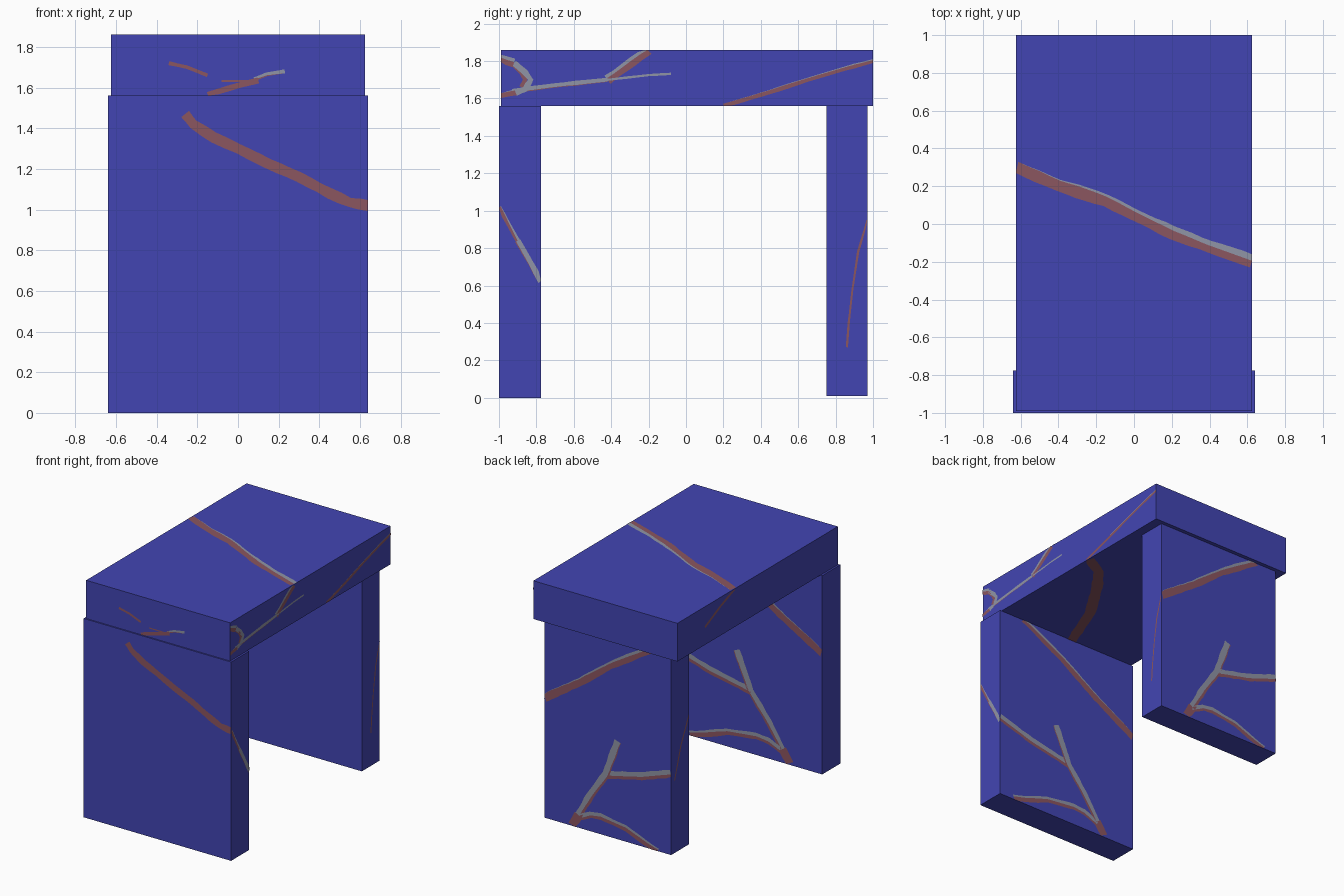
import bpy, random
from mathutils import Vector

if "Cube" in bpy.data.objects:
    bpy.data.objects.remove(bpy.data.objects["Cube"])

random.seed(4)


def material(name, rgb):
    m = bpy.data.materials.new(name)
    m.diffuse_color = (*rgb, 1)
    m.use_nodes = True
    m.node_tree.nodes["Principled BSDF"].inputs["Base Color"].default_value = m.diffuse_color
    return m


BLUE = material("deep blue", (0.055, 0.06, 0.45))
RED = material("dusty red", (0.26, 0.092, 0.115))
GREY = material("pale grey", (0.28, 0.30, 0.38))


def mesh_object(name, verts, faces, mats):
    me = bpy.data.meshes.new(name)
    me.from_pydata(verts, [], faces)
    for m in mats:
        me.materials.append(m)
    ob = bpy.data.objects.new(name, me)
    bpy.context.collection.objects.link(ob)
    return ob


def block(name, lo, hi):
    verts = [(x, y, z) for x in (lo[0], hi[0]) for y in (lo[1], hi[1]) for z in (lo[2], hi[2])]
    faces = [(0, 1, 3, 2), (4, 6, 7, 5), (0, 4, 5, 1), (2, 3, 7, 6), (0, 2, 6, 4), (1, 5, 7, 3)]
    mesh_object(name, verts, faces, [BLUE])
    return lo, hi


def veins(name, box, axis, sign, paths):
    """Paint thin bands on one side of a box. Each path is (points, width,
    red share at start, red share at end); the rest of the width is grey."""
    lo, hi = box
    ua, va = [i for i in range(3) if i != axis]
    level = (hi if sign > 0 else lo)[axis] + sign * 0.002
    verts, faces, reds = [], [], []

    def put(p):
        co = [0, 0, 0]
        co[axis] = level
        co[ua] = min(max(p.x, lo[ua]), hi[ua])
        co[va] = min(max(p.y, lo[va]), hi[va])
        verts.append(co)

    for pts, width, r0, r1 in paths:
        pts = [Vector(p) for p in pts]
        line = []
        for a, b in zip(pts, pts[1:]):
            n = max(2, int((b - a).length / 0.05))
            line += [a.lerp(b, i / n) for i in range(n)]
        line.append(pts[-1])
        base = len(verts)
        flip = None
        for i, p in enumerate(line):
            d = (line[min(i + 1, len(line) - 1)] - line[max(i - 1, 0)]).normalized()
            nrm = Vector((-d.y, d.x))
            if flip is None:
                flip = nrm.y < 0
            if flip:
                nrm = -nrm
            w = width * random.uniform(0.88, 1.1)
            share = r0 + (r1 - r0) * i / (len(line) - 1)
            for f in (0, share, 1):
                put(p + nrm * w * (f - 0.5))
        for i in range(len(line) - 1):
            for k, share in ((0, max(r0, r1)), (1, 1 - min(r0, r1))):
                if share < 0.01:
                    continue
                q = base + i * 3 + k
                f = [q, q + 1, q + 4, q + 3]
                c = [Vector(verts[j]) for j in f]
                if (c[2] - c[0]).cross(c[3] - c[1])[axis] * sign < 0:
                    f.reverse()
                faces.append(f)
                reds.append(k)
    ob = mesh_object(name, verts, faces, [RED, GREY])
    ob.data.polygons.foreach_set("material_index", reds)


# Main blocks
top = block("table_top", (-0.625, -0.99, 1.56), (0.625, 1.0, 1.86))
front = block("front_leg", (-0.64, -1.0, 0.0), (0.64, -0.775, 1.56))
back = block("back_leg", (-0.55, 0.75, 0.01), (0.55, 0.97, 1.56))

# Table top veins
veins("top_surface_vein", top, 2, 1, [
    ([(-.625, .30), (-.4, .205), (-.15, .125), (0, .05), (.2, -.045), (.4, -.12), (.625, -.195)], .068, 1, .5)])
veins("top_underside_vein", top, 2, -1, [
    ([(.625, .23), (.45, .13), (.32, -.04), (.11, -.37), (-.06, -.8), (-.14, -.99)], .08, 1, 1)])
veins("top_front_veins", top, 1, -1, [
    ([(-.34, 1.72), (-.25, 1.70), (-.15, 1.66)], .018, 1, 1),
    ([(-.15, 1.565), (0, 1.61), (.1, 1.635)], .028, 1, 1),
    ([(-.08, 1.633), (.08, 1.632)], .01, 1, 1),
    ([(.08, 1.64), (.14, 1.665), (.23, 1.68)], .02, .5, 0)])
veins("top_right_veins", top, 0, 1, [
    ([(-1, 1.815), (-.92, 1.79)], .045, .6, .6),
    ([(-.92, 1.79), (-.86, 1.74), (-.83, 1.70), (-.86, 1.65), (-.91, 1.63)], .03, 0, 0),
    ([(-.92, 1.78), (-.88, 1.74), (-.86, 1.70), (-.88, 1.66)], .025, 1, 1),
    ([(-.9, 1.635), (-1, 1.615)], .03, .8, 1),
    ([(-.93, 1.64), (-.7, 1.67), (-.42, 1.70)], .025, .2, .1),
    ([(-.42, 1.70), (-.2, 1.725), (-.08, 1.732)], .013, 0, 0),
    ([(-.42, 1.70), (-.33, 1.765), (-.2, 1.86)], .05, .65, .65),
    ([(.2, 1.56), (.45, 1.635), (.65, 1.70), (.85, 1.76), (1, 1.80)], .024, 1, .75)])
veins("top_left_vein", top, 0, -1, [([(.29, 1.86), (.47, 1.79), (.66, 1.70)], .02, 1, 1)])

# Outer face of the front leg, repeated mirrored on the hidden inner face of the back leg
slash = [(-.26, 1.47), (-.22, 1.42), (-.12, 1.355), (0, 1.30), (.15, 1.225), (.3, 1.16),
         (.45, 1.08), (.55, 1.035), (.64, 1.02)]
veins("front_leg_outer_vein", front, 1, -1, [(slash, .05, 1, 1)])
veins("back_leg_inner_vein", back, 1, -1, [([(-x * .86, z) for x, z in slash], .05, 1, 1)])

# Branching veins shared, mirrored, by the two faces that look backwards
branches = [
    ([(.55, .95), (.236, 1.16), (-.026, 1.36), (-.36, 1.57)], .06, 1, .6),
    ([(-.088, .78), (.017, .49), (.148, .295), (.253, .108)], .06, .1, .4),
    ([(.253, .108), (.31, .01)], .07, 1, 1),
    ([(.017, .49), (-.288, .56), (-.55, .65)], .06, .4, .4),
    ([(.253, .09), (.15, .14), (.06, .15), (-.157, .116), (-.332, .045), (-.437, .01)], .05, .35, .75)]
veins("back_leg_outer_veins", back, 1, 1, branches)
veins("front_leg_inner_veins", front, 1, 1,
      [([(-x * 1.164, z) for x, z in p], w, a, b) for p, w, a, b in branches])

# Thin veins on the leg edges
veins("front_leg_right_vein", front, 0, 1, [
    ([(-1, 1.02), (-.9, .84)], .025, .9, .5), ([(-.9, .84), (-.83, .72), (-.775, .62)], .03, .2, 0)])
veins("back_leg_right_vein", back, 0, 1, [
    ([(.97, .95), (.92, .78), (.89, .58), (.87, .4), (.86, .27)], .011, 1, 1)])
veins("back_leg_left_vein", back, 0, -1, [([(.93, .58), (.85, .83), (.75, 1.03)], .014, 1, 1)])
